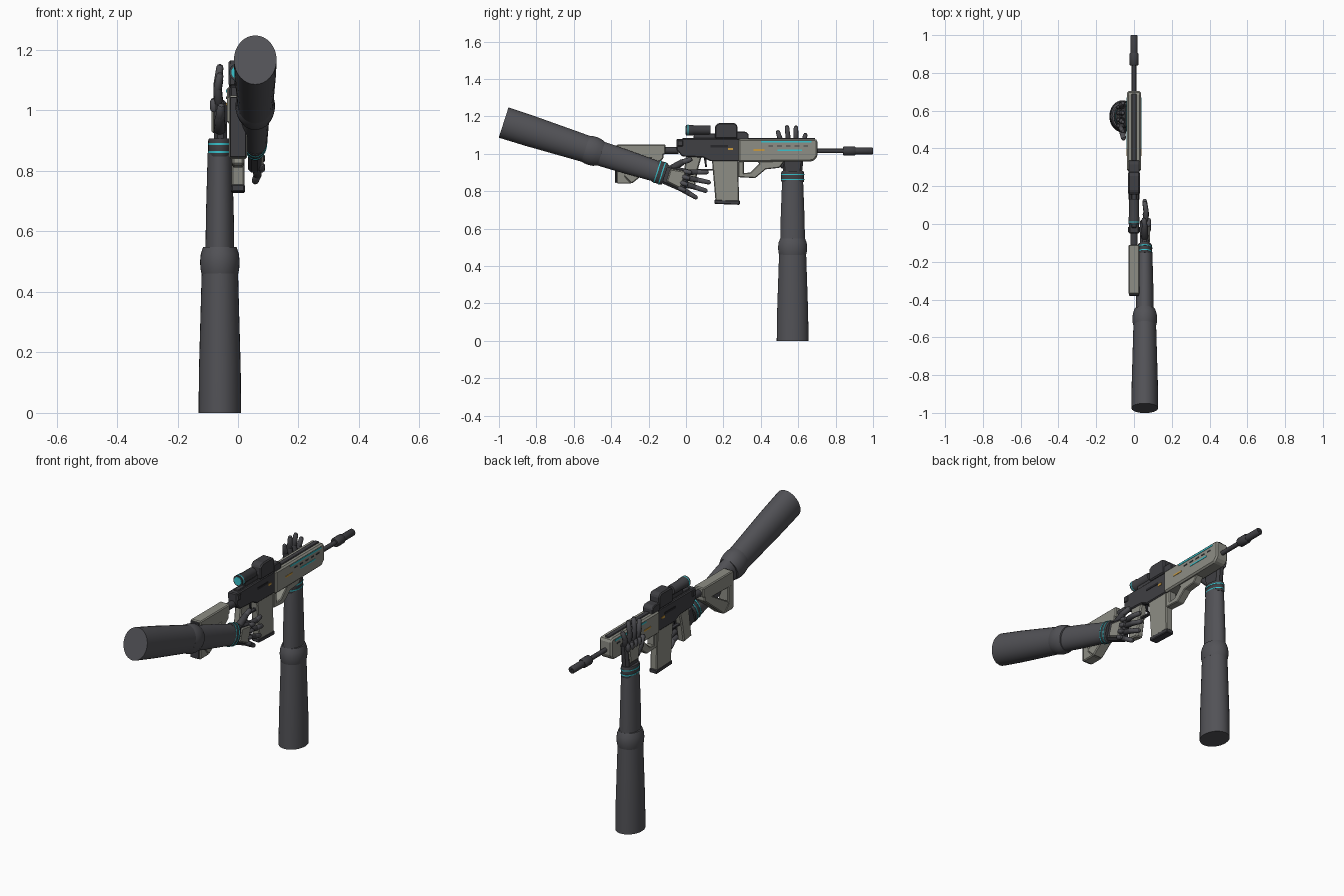
import bpy, bmesh, math
from mathutils import Vector, Matrix

old = bpy.data.objects.get("Cube")
if old:
    bpy.data.objects.remove(old)


def material(name, r, g, b):
    m = bpy.data.materials.new(name)
    m.use_nodes = True
    m.diffuse_color = (r, g, b, 1)
    m.node_tree.nodes["Principled BSDF"].inputs["Base Color"].default_value = (r, g, b, 1)
    return m


SLEEVE = material("sleeve charcoal", .085, .085, .095)
METAL = material("gun metal", .05, .05, .056)
STONE = material("stone grey", .27, .27, .235)
BLACK = material("black", .02, .02, .024)
CYAN = material("cyan", .04, .55, .62)
AMBER = material("amber", .6, .33, .05)


def finish(name, bm, mat, bevel=0, smooth=False):
    bmesh.ops.recalc_face_normals(bm, faces=bm.faces)
    me = bpy.data.meshes.new(name)
    bm.to_mesh(me)
    bm.free()
    me.materials.append(mat)
    ob = bpy.data.objects.new(name, me)
    bpy.context.scene.collection.objects.link(ob)
    if bevel:
        mod = ob.modifiers.new("Chamfer", "BEVEL")
        mod.width, mod.segments = bevel, 1
    if smooth:
        bpy.ops.object.select_all(action="DESELECT")
        ob.select_set(True)
        bpy.context.view_layer.objects.active = ob
        bpy.ops.object.shade_smooth_by_angle(angle=math.radians(40))
    return ob


def prism(name, polys, half, mat, bevel=0):
    """Side outlines in (y, z), extruded across x."""
    bm = bmesh.new()
    for poly in polys:
        f = bm.faces.new([bm.verts.new((-half, y, z)) for y, z in poly])
        ext = bmesh.ops.extrude_face_region(bm, geom=[f])["geom"]
        vs = [v for v in ext if isinstance(v, bmesh.types.BMVert)]
        bmesh.ops.translate(bm, verts=vs, vec=(2 * half, 0, 0))
    return finish(name, bm, mat, bevel)


def rect(y0, y1, z0, z1):
    return [(y0, z0), (y1, z0), (y1, z1), (y0, z1)]


def lathe(name, profile, mat, place, flat=1.0, sides=32):
    """Closed turned part: (radius, height) profile, flattened across local x."""
    bm = bmesh.new()
    rings = []
    for r, h in profile:
        rings.append([bm.verts.new((flat * r * math.cos(2 * math.pi * i / sides),
                                    r * math.sin(2 * math.pi * i / sides), h)) for i in range(sides)])
    for a, b in zip(rings, rings[1:]):
        for i in range(sides):
            j = (i + 1) % sides
            bm.faces.new((a[i], a[j], b[j], b[i]))
    bm.faces.new(rings[0])
    bm.faces.new(rings[-1])
    bm.transform(place)
    return finish(name, bm, mat, smooth=True)


def along_y(z, x=0):
    return Matrix.Translation((x, 0, z)) @ Matrix.Rotation(-math.pi / 2, 4, "X")


def block(name, frame, lo, hi, taper, mat, bevel):
    """Box in a frame, widened along local y at the far end of local z."""
    bm = bmesh.new()
    bmesh.ops.create_cube(bm, size=1)
    for v in bm.verts:
        v.co = Vector([lo[i] + (v.co[i] + .5) * (hi[i] - lo[i]) for i in range(3)])
        if v.co.z > (lo[2] + hi[2]) / 2:
            v.co.y *= taper
    bm.transform(frame)
    return finish(name, bm, mat, bevel)


def capsule(name, frame, a, b, r, mat):
    a, b = Vector(a), Vector(b)
    length = (b - a).length
    turn = (b - a).to_track_quat("Z", "Y").to_matrix().to_4x4()
    prof = [(.5 * r, -.8 * r), (r, 0), (.88 * r, length), (.62 * r, length + .6 * r), (.2 * r, length + .8 * r)]
    lathe(name, prof, mat, frame @ Matrix.Translation(a) @ turn, 1, 12)


# Arms: local z runs to the fingers, local y to the thumb, local x to the back of the hand
def arm(side, base, along, thumb, back):
    frame = Matrix((back, thumb, along)).transposed().to_4x4()
    frame.translation = base
    lathe(side + "_upper_arm", [(.085, 0), (.083, .15), (.072, .475)], SLEEVE, frame, .83)
    lathe(side + "_elbow", [(.072, .46), (.076, .475), (.078, .5), (.075, .525), (.066, .548)], SLEEVE, frame, .84)
    lathe(side + "_forearm", [(.066, .53), (.064, .65), (.056, .86)], SLEEVE, frame, .72)
    lathe(side + "_cuff", [(.059, .848), (.061, .855), (.061, .9), (.057, .907)], METAL, frame, .63)
    for k, h in enumerate((.86, .886)):
        lathe(f"{side}_cuff_ring_{k}", [(.0625, h), (.0625, h + .006)], CYAN, frame, .64)
    block(side + "_palm", frame, (-.024, -.05, .895), (.02, .05, 1.035), 1.3, METAL, .012)
    block(side + "_hand_plate", frame, (.015, -.036, .925), (.027, .036, 1.01), 1.35, STONE, .006)
    # Fingers with two joints and a knuckle pad each
    roots = (.05, .018, -.017, -.05)
    tips = ((.078, 1.115), (.03, 1.142), (-.018, 1.14), (-.068, 1.1))
    for k, (root, (tv, tu)) in enumerate(zip(roots, tips)):
        start, end = Vector((.004, root, 1.025)), Vector((0, tv, tu))
        mid = start.lerp(end, .5) + Vector((.006, 0, 0))
        capsule(f"{side}_finger_{k}_base", frame, start, mid, .0155, METAL)
        capsule(f"{side}_finger_{k}_tip", frame, mid, end, .0135, SLEEVE)
        capsule(f"{side}_knuckle_{k}", frame, (.02, root * .95, 1.005), (.021, root, 1.03), .013, SLEEVE)
    capsule(side + "_thumb_base", frame, (0, .045, .935), (0, .09, .975), .019, METAL)
    capsule(side + "_thumb_tip", frame, (0, .09, .975), (-.004, .115, 1.01), .015, SLEEVE)


c, s = .9524, .3049
arm("support", (-.06, .57, 0), (0, 0, 1), (0, -1, 0), (-1, 0, 0))
arm("trigger", (.057, -.975, 1.167), (0, c, -s), (0, s, c), (1, 0, 0))

# Receiver and top rail
prism("receiver", [[(-.05, 1.08), (.29, 1.08), (.29, .96), (.13, .96), (.09, .98), (-.02, .985), (-.05, 1.02)]],
      .027, METAL, .005)
prism("top_rail", [rect(-.02, .69, 1.07, 1.085)], .014, METAL, .003)
prism("receiver_lug", [rect(-.045, -.015, 1.04, 1.072)], .032, METAL, .003)
lathe("buffer_tube", [(.019, -.13), (.019, -.04)], METAL, along_y(1.018), sides=16)

# Skeleton stock with open centre
prism("stock", [
    [(-.37, 1.05), (-.11, 1.05), (-.11, 1.0), (-.16, .975), (-.37, .97)],
    [(-.37, .98), (-.325, .98), (-.325, .88), (-.29, .84), (-.37, .84)],
    [(-.34, .89), (-.29, .84), (-.12, .975), (-.12, 1.01), (-.18, .985)]], .03, STONE, .005)
prism("butt_pad", [rect(-.38, -.369, .845, 1.045)], .027, METAL, .003)

# Pistol grip, trigger and guard
prism("pistol_grip", [[(.0, .99), (.085, .99), (.065, .92), (.045, .81), (-.025, .82), (-.01, .91)]],
      .02, STONE, .006)
prism("trigger_guard", [rect(.06, .15, .91, .918), rect(.142, .15, .91, .97)], .009, METAL)
prism("trigger", [[(.095, .98), (.108, .98), (.112, .93), (.103, .93)]], .005, BLACK)

# Magazine
prism("magazine", [[(.137, .985), (.28, .985), (.283, .745), (.158, .745)]], .021, STONE, .005)
prism("magazine_base", [[(.152, .755), (.288, .75), (.288, .727), (.152, .732)]], .023, METAL, .004)

# Handguard with an angled brace below
prism("handguard", [[(.28, 1.08), (.69, 1.08), (.703, 1.07), (.703, .985), (.68, .96), (.28, .955)]],
      .037, STONE, .009)
prism("handguard_brace", [
    [(.28, .96), (.28, .875), (.31, .875), (.31, .96)],
    [(.28, .875), (.37, .87), (.43, .92), (.41, .965), (.345, .9), (.29, .895)],
    [(.38, .965), (.41, .915), (.5, .925), (.53, .965)]], .022, STONE, .004)

# Barrel and muzzle
lathe("barrel", [(.012, .69), (.012, .86)], METAL, along_y(1.015), sides=16)
lathe("muzzle_collar", [(.021, .84), (.025, .846), (.025, .9), (.021, .906)], METAL, along_y(1.015), sides=16)
lathe("muzzle", [(.019, .9), (.019, .995), (.015, 1.0)], METAL, along_y(1.015), sides=16)
lathe("bore", [(.009, .99), (.009, 1.001)], BLACK, along_y(1.015), sides=16)

# Sights
lathe("scope", [(.029, .0), (.029, .035), (.026, .04), (.026, .125), (.023, .132)], METAL, along_y(1.126), sides=24)
lathe("scope_lens", [(.022, -.003), (.022, .003)], CYAN, along_y(1.126), sides=24)
lathe("scope_ring", [(.0295, .008), (.0295, .014)], CYAN, along_y(1.126), sides=24)
prism("scope_mount", [rect(.04, .17, 1.075, 1.108)], .013, METAL, .003)
prism("sight_box", [[(.155, 1.08), (.275, 1.08), (.275, 1.15), (.26, 1.165), (.175, 1.165), (.155, 1.15)]],
      .031, METAL, .006)
prism("sight_front", [[(.27, 1.075), (.335, 1.075), (.335, 1.105), (.32, 1.118), (.27, 1.118)]], .03, METAL, .004)


# Painted markings and slots, on both flanks
def marking(name, x, y0, y1, z, h, mat):
    for side, sign in (("left", 1), ("right", -1)):
        ob = prism(f"{name}_{side}", [rect(y0, y1, z - h / 2, z + h / 2)], .002, mat)
        ob.location.x = sign * x


marking("upper_stripe", .037, .4, .67, 1.064, .009, CYAN)
marking("lower_stripe", .037, .49, .62, 1.02, .008, CYAN)
marking("amber_stripe", .037, .36, .42, 1.02, .009, AMBER)
marking("amber_mark", .027, .225, .25, 1.025, .012, AMBER)
marking("ejection_slot", .027, .13, .225, 1.04, .012, BLACK)
for k in range(5):
    marking(f"vent_{k}", .037, .44 + k * .047, .465 + k * .047, 1.042, .007, METAL)
